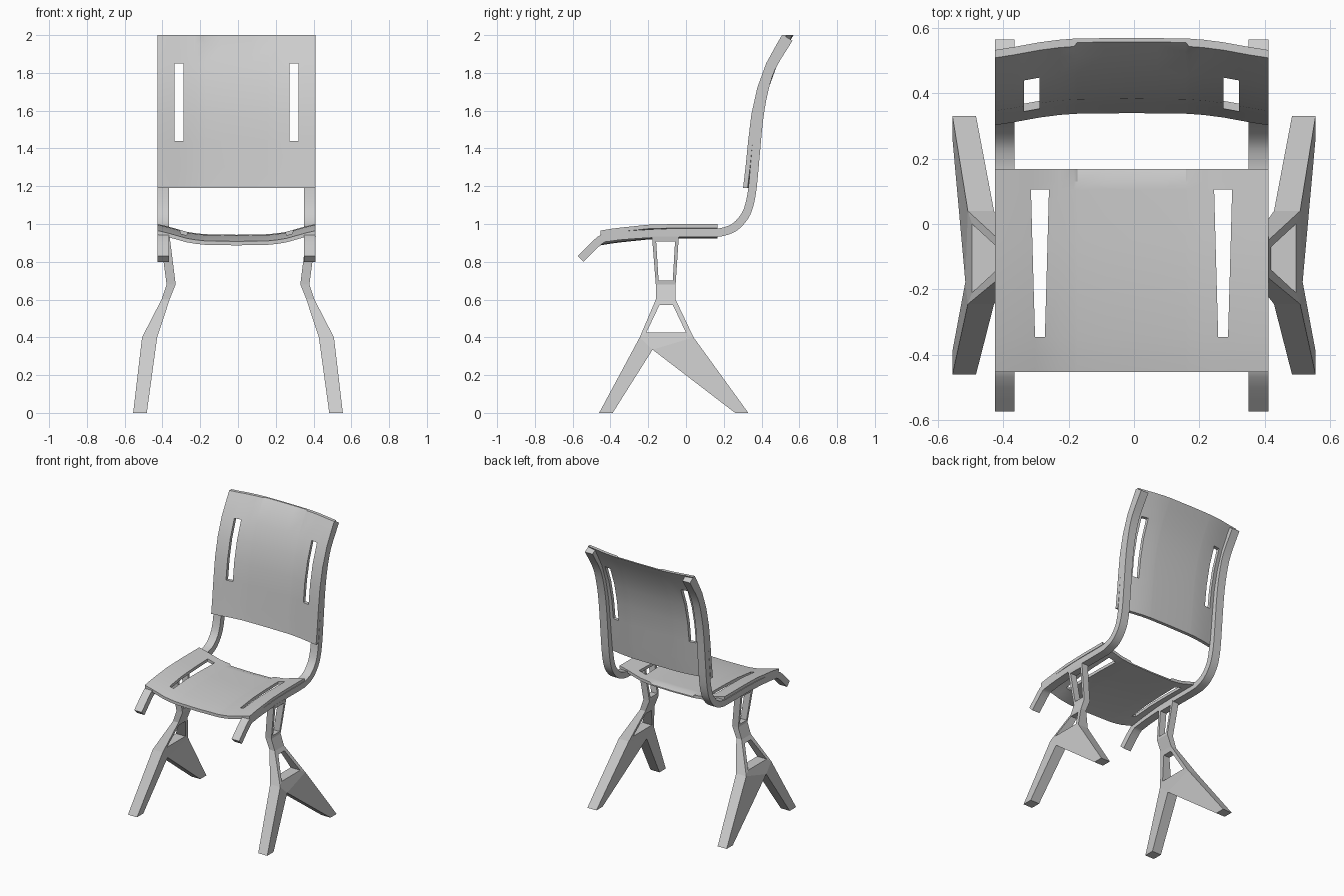
import bpy, bmesh
from mathutils import Vector

if "Cube" in bpy.data.objects:
    bpy.data.objects.remove(bpy.data.objects["Cube"])

CX = -0.0075  # seat, back and rails sit very slightly off centre


def interp(table, t):
    for (a, va), (b, vb) in zip(table, table[1:]):
        if t <= b:
            return va + (vb - va) * (t - a) / (b - a)
    return table[-1][1]


def finish(name, bm, smooth=True):
    bmesh.ops.recalc_face_normals(bm, faces=bm.faces[:])
    me = bpy.data.meshes.new(name)
    bm.to_mesh(me)
    bm.free()
    ob = bpy.data.objects.new(name, me)
    bpy.context.collection.objects.link(ob)
    if smooth:
        bpy.context.view_layer.objects.active = ob
        ob.select_set(True)
        bpy.ops.object.shade_smooth_by_angle(angle=0.5)
        ob.select_set(False)
    return ob


def catmull(pts, n=3):
    p = [Vector(q) for q in pts]
    p = [2 * p[0] - p[1]] + p + [2 * p[-1] - p[-2]]
    out = []
    for a, b, c, d in zip(p, p[1:], p[2:], p[3:]):
        for i in range(n):
            t = i / n
            out.append(0.5 * (2 * b + (c - a) * t + (2 * a - 5 * b + 4 * c - d) * t * t
                              + (3 * b - a - 3 * c + d) * t ** 3))
    return out + [p[-2]]


SAG = [(0, 0.057), (0.17, 0.054), (0.25, 0.045), (0.36, 0.014), (0.418, 0)]


def panel(name, path, direction, sag, thick, slot_rows, slot_x, slot_half, scoop_row):
    """Dished board with two slots and a shallow scoop along its last rows."""
    d = Vector(direction)
    r0, r1 = slot_rows
    bm = bmesh.new()
    layers = [{}, {}]
    for j, (y, z) in enumerate(path):
        t = min(max((j - r0) / (r1 - r0), 0), 1)
        h = slot_half[0] + (slot_half[1] - slot_half[0]) * t
        half = [0.08, 0.166, 0.176, 0.22, slot_x - h, slot_x + h, 0.36, 0.418]
        xs = [-x for x in reversed(half)] + [0] + half
        for i, x in enumerate(xs):
            base = Vector((x + CX, y, z)) + d * sag * interp(SAG, abs(x))
            dip = 0.012 if j > scoop_row and abs(x) < 0.17 else 0
            layers[0][i, j] = bm.verts.new(base + d * dip)
            layers[1][i, j] = bm.verts.new(base + d * thick)
    n = len(xs)
    edges = {}
    for j in range(len(path) - 1):
        for i in range(n - 1):
            if i in (2, n - 4 + 0 + 0) and r0 <= j < r1:
                continue  # slot
            ring = [(i, j), (i + 1, j), (i + 1, j + 1), (i, j + 1)]
            for L in layers:
                bm.faces.new([L[k] for k in ring])
            for a, b in zip(ring, ring[1:] + ring[:1]):
                key = tuple(sorted((a, b)))
                edges[key] = edges.get(key, 0) + 1
    for (a, b), count in edges.items():
        if count == 1:
            bm.faces.new([layers[0][a], layers[0][b], layers[1][b], layers[1][a]])
    return finish(name, bm)


# Seat board
panel("seat", [(-0.453, 0.965), (-0.40, 0.974), (-0.345, 0.981), (-0.2, 0.996), (-0.05, 1.0),
               (0.105, 1.0), (0.13, 1.0), (0.168, 1.0)],
      (0, 0, -1), 1.0, 0.021, (2, 5), 0.28, (0.015, 0.0275), 6)

# Back board
panel("backrest", [(0.302, 1.19), (0.315, 1.30), (0.329, 1.44), (0.346, 1.58), (0.377, 1.72),
                   (0.424, 1.85), (0.479, 1.95), (0.508, 2.0)],
      (0, 1, 0), 0.65, 0.024, (2, 5), 0.305, (0.024, 0.024), 6)

# Bent rails running from the front lip up to the top of the back
RAIL = [(-0.558, 0.815), (-0.455, 0.915), (-0.40, 0.931), (-0.3, 0.942), (-0.1, 0.953),
        (0.13, 0.953), (0.2, 0.96), (0.26, 0.985), (0.31, 1.04), (0.335, 1.10), (0.352, 1.19),
        (0.367, 1.35), (0.386, 1.55), (0.412, 1.7), (0.453, 1.83), (0.545, 1.982)]


def rail(name, side):
    pts = catmull(RAIL)
    bm = bmesh.new()
    prev = None
    for i, p in enumerate(pts):
        t = (pts[min(i + 1, len(pts) - 1)] - pts[max(i - 1, 0)]).normalized()
        nrm = Vector((-t.y, t.x)) * 0.022
        ring = []
        for x, s in ((0.358, -1), (0.418, -1), (0.418, 1), (0.358, 1)):
            q = p + nrm * s
            ring.append(bm.verts.new((side * x + CX, q.x, q.y)))
        if prev:
            for k in range(4):
                m = (k + 1) % 4
                bm.faces.new([prev[k], prev[m], ring[m], ring[k]])
        else:
            bm.faces.new(ring)
        prev = ring
    bm.faces.new(prev)
    finish(name, bm)


# Forked leg frames: side outline (y, z) given thickness between two bent x profiles
OUTER = [(0, 0.555), (0.4, 0.508), (0.6, 0.405), (0.68, 0.378), (0.935, 0.412)]
INNER = [(0, 0.483), (0.4, 0.428), (0.6, 0.362), (0.68, 0.33), (0.935, 0.362)]
PTS = [(-0.46, 0), (-0.388, 0), (0.26, 0), (0.33, 0), (-0.177, 0.335),
       (-0.245, 0.4), (0.04, 0.4), (-0.21, 0.425), (0, 0.425),
       (-0.14, 0.572), (-0.07, 0.572), (-0.16, 0.6), (-0.055, 0.6),
       (-0.16, 0.68), (-0.055, 0.68), (-0.145, 0.70), (-0.07, 0.70),
       (-0.158, 0.908), (-0.058, 0.908), (-0.18, 0.935), (-0.038, 0.935)]
FACES = [(0, 1, 4, 5), (2, 3, 6, 4), (4, 6, 8, 7, 5), (5, 7, 9, 11), (6, 12, 10, 8),
         (11, 9, 10, 12), (11, 12, 14, 13), (13, 14, 16, 15), (13, 15, 17, 19),
         (14, 20, 18, 16), (17, 18, 20, 19)]


def leg(name, side):
    bm = bmesh.new()
    a = [bm.verts.new((side * interp(OUTER, z), y, z)) for y, z in PTS]
    b = [bm.verts.new((side * interp(INNER, z), y, z)) for y, z in PTS]
    count = {}
    for f in FACES:
        bm.faces.new([a[k] for k in f])
        bm.faces.new([b[k] for k in f])
        for e in zip(f, f[1:] + f[:1]):
            key = tuple(sorted(e))
            count[key] = count.get(key, 0) + 1
    for (i, j), c in count.items():
        if c == 1:
            bm.faces.new([a[i], a[j], b[j], b[i]])
    finish(name, bm, smooth=False)


for side, label in ((-1, "left"), (1, "right")):
    rail(label + "_rail", side)
    leg(label + "_leg_frame", side)
